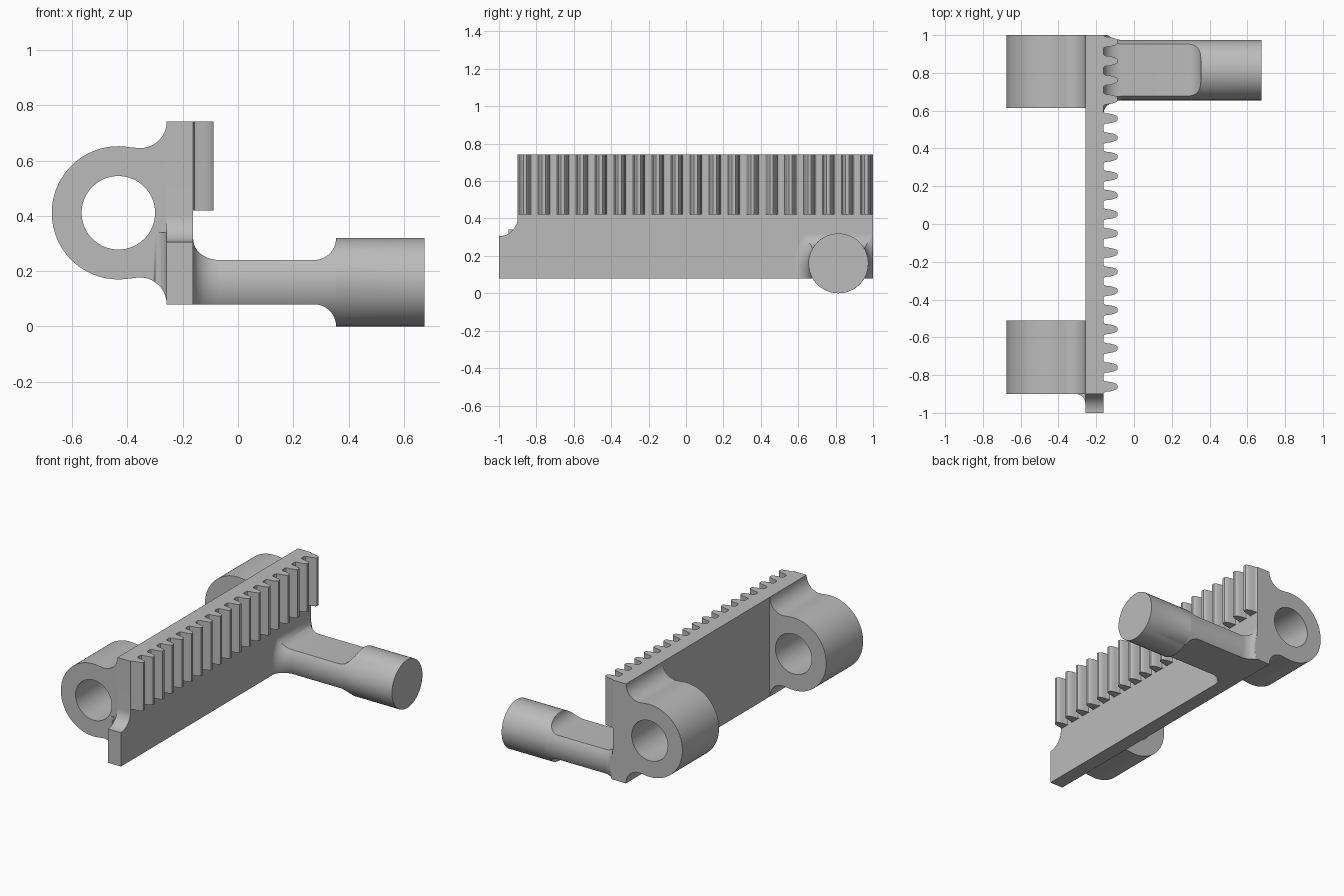
import bpy, bmesh
from math import sin, cos, pi, asin, radians

cube = bpy.data.objects.get("Cube")
if cube:
    bpy.data.objects.remove(cube)

GREY = (0.5, 0.5, 0.5, 1)
mat = bpy.data.materials.new("machined_grey")
mat.use_nodes = True
mat.diffuse_color = GREY
mat.node_tree.nodes["Principled BSDF"].inputs["Base Color"].default_value = GREY

X0, X1 = -0.258, -0.162      # plate back and tooth side
Z0, Z1 = 0.08, 0.742         # plate bottom and top
MID = (Z0 + Z1) / 2


def finish(name, bm):
    bmesh.ops.remove_doubles(bm, verts=bm.verts, dist=1e-5)
    bmesh.ops.recalc_face_normals(bm, faces=bm.faces)
    mesh = bpy.data.meshes.new(name)
    bm.to_mesh(mesh)
    bm.free()
    mesh.materials.append(mat)
    ob = bpy.data.objects.new(name, mesh)
    bpy.context.collection.objects.link(ob)
    bpy.ops.object.select_all(action='DESELECT')
    ob.select_set(True)
    bpy.context.view_layer.objects.active = ob
    bpy.ops.object.shade_smooth_by_angle(angle=radians(30))
    return ob


def prism(name, loops, axis, a, b):
    """Extrude flat loops (outline, then holes) along an axis from a to b."""
    bm = bmesh.new()
    caps = [[], []]
    for loop in loops:
        ends = []
        for k, h in enumerate((a, b)):
            vs = []
            for p in loop:
                co = list(p)
                co.insert(axis, h)
                vs.append(bm.verts.new(co))
            n = len(vs)
            caps[k] += [bm.edges.new((vs[i], vs[(i + 1) % n])) for i in range(n)]
            ends.append(vs)
        for i in range(n):
            j = (i + 1) % n
            bm.faces.new((ends[0][i], ends[0][j], ends[1][j], ends[1][i]))
    for edges in caps:
        bmesh.ops.triangle_fill(bm, edges=edges, use_beauty=True)
    return finish(name, bm)


def arc(cx, cy, r, start, end, n=16):
    angles = [radians(start + (end - start) * i / n) for i in range(n + 1)]
    return [(cx + r * cos(t), cy + r * sin(t)) for t in angles]


# Back plate with a stepped front corner
prism("rack_plate", [[(-1, Z0), (1, Z0), (1, Z1), (-0.9, Z1)]
                     + arc(-1, 0.405, 0.1, 0, -90)], 0, X0, X1)

# Toothed strip: one half tooth (depth, half width) mirrored and repeated
half = [(0, 0.037), (0.004, 0.031), (0.014, 0.027), (0.035, 0.025),
        (0.055, 0.020), (0.068, 0.015), (0.074, 0.009)]
tooth = [(d, -w) for d, w in half] + [(d, w) for d, w in reversed(half)]
PITCH = 0.1014
for i in range(19):
    yc = -0.861 + i * PITCH
    prism(f"rack_tooth_{i + 1}", [[(X1 + d, min(yc + w, 1)) for d, w in tooth]],
          2, 0.42, Z1)

# Bearing lugs: round eye blended into the plate by two fillets
EYE, R, F = -0.433, 0.241, 0.097
fx = X0 - F
tilt = asin((fx - EYE) / (R + F)) * 180 / pi
outline = (arc(fx, Z1, F, 0, -90 - tilt)
           + arc(EYE, MID, R, 90 - tilt, 270 + tilt, 64)[1:-1]
           + arc(fx, Z0, F, 90 + tilt, 0))
bore = arc(EYE, MID, 0.133, 0, 360, 64)[:-1]
prism("front_lug", [outline, bore], 1, -0.9, -0.512)
prism("back_lug", [outline, bore], 1, 0.615, 1)

# Small fillet joining the front lug to the plate, trimmed to the lug outline
fillet = prism("front_lug_fillet", [[(X0, -0.9)]
               + arc(X0 - 0.05, -0.95, 0.05, 90, 0, 10)], 2, Z0, 0.34)
trim = prism("fillet_trim", [outline + [(X0 + 0.01, Z0), (X0 + 0.01, Z1)]],
             1, -1, -0.85)
trim.hide_render = True
mod = fillet.modifiers.new("trim", 'BOOLEAN')
mod.operation = 'INTERSECT'
mod.object = trim
bpy.context.view_layer.objects.active = fillet
bpy.ops.object.modifier_apply(modifier="trim")
bpy.data.objects.remove(trim)

# Side shaft: lofted sections (x, radius, top height, bottom height)
RS, FLAT, YC, ZC = 0.16, 0.08, 0.815, 0.16
sections = []
for i in range(13):
    t = i / 12 * pi / 2
    d = 0.075 * (1 - sin(t))
    sections.append((X1 + 0.095 * (1 - cos(t)), RS + d, FLAT + d, FLAT))
for i in range(17):
    t = i / 16 * pi / 2
    h = RS - 0.08 * cos(t)
    sections.append((0.275 + 0.08 * sin(t), RS, h, h))
sections.append((0.675, RS, RS, RS))

bm = bmesh.new()
rings = []
N = 24
for x, r, top, bottom in sections:
    a0, a1 = -asin(min(bottom / r, 1)), asin(min(top / r, 1))
    side = [a0 + (a1 - a0) * i / N for i in range(N + 1)]
    angles = side + [pi - t for t in reversed(side)]
    rings.append([bm.verts.new((x, min(YC + r * cos(t), 1), ZC + r * sin(t)))
                  for t in angles])
for p, q in zip(rings, rings[1:]):
    for i in range(len(p)):
        j = (i + 1) % len(p)
        bm.faces.new((p[i], p[j], q[j], q[i]))
bm.faces.new(rings[0])
bm.faces.new(rings[-1])
finish("side_shaft", bm)
